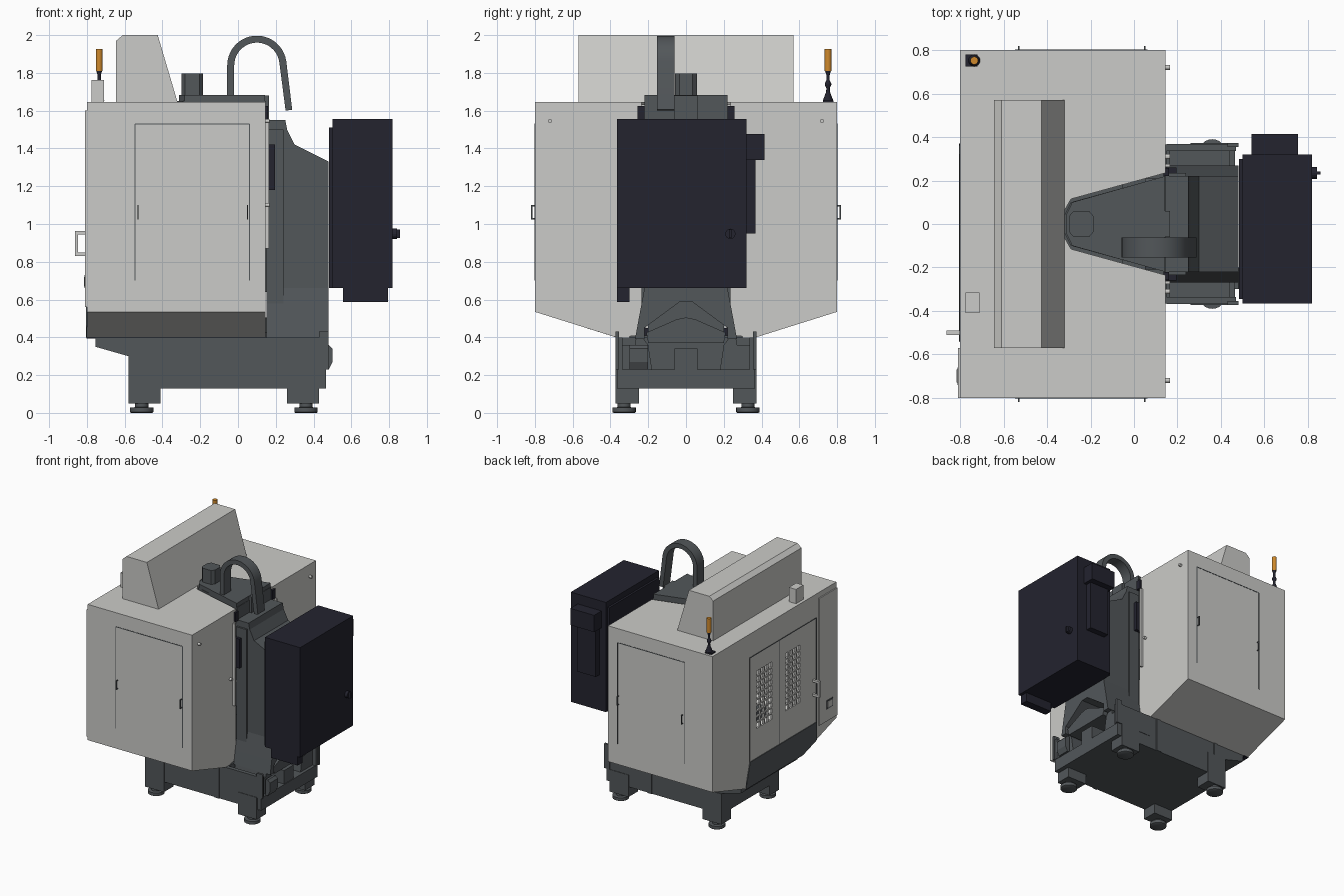
import bpy, bmesh, math
from mathutils import Vector


def material(name, rgb):
    m = bpy.data.materials.new(name)
    m.diffuse_color = (*rgb, 1)
    return m


LIGHT = material("light grey paint", (0.60, 0.60, 0.58))
IRON = material("cast iron grey", (0.085, 0.095, 0.102))
NAVY = material("dark navy paint", (0.017, 0.017, 0.028))
ORANGE = material("orange lamp", (0.62, 0.25, 0.025))


def finish(name, bm, mat):
    bmesh.ops.recalc_face_normals(bm, faces=bm.faces)
    me = bpy.data.meshes.new(name)
    bm.to_mesh(me)
    bm.free()
    me.materials.append(mat)
    o = bpy.data.objects.new(name, me)
    bpy.context.collection.objects.link(o)
    return o


def smooth(o):
    bpy.ops.object.select_all(action='DESELECT')
    o.select_set(True)
    bpy.context.view_layer.objects.active = o
    bpy.ops.object.shade_smooth_by_angle(angle=math.radians(35))


def prism(name, pts, axis, lo, hi, mat):
    """Extrude a 2D outline along an axis (x: pts are y,z; y: x,z; z: x,y)."""
    bm = bmesh.new()
    i = "xyz".index(axis)

    def co(p, d):
        c = list(p)
        c.insert(i, d)
        return Vector(c)
    f = bm.faces.new([bm.verts.new(co(p, lo)) for p in pts])
    ext = bmesh.ops.extrude_face_region(bm, geom=[f])
    vs = [v for v in ext["geom"] if isinstance(v, bmesh.types.BMVert)]
    bmesh.ops.translate(bm, verts=vs, vec=co((0, 0), hi - lo))
    return finish(name, bm, mat)


def box(name, x0, x1, y0, y1, z0, z1, mat):
    return prism(name, [(x0, y0), (x1, y0), (x1, y1), (x0, y1)], "z", z0, z1, mat)


def lathe(name, x, y, prof, mat, n=20):
    """Turn (radius, z) profile round a vertical axis."""
    bm = bmesh.new()
    rings = [[bm.verts.new((x + r * math.cos(a), y + r * math.sin(a), z))
              for a in (2 * math.pi * k / n for k in range(n))] for r, z in prof]
    for a, b in zip(rings, rings[1:]):
        for k in range(n):
            bm.faces.new((a[k], a[(k + 1) % n], b[(k + 1) % n], b[k]))
    bm.faces.new(rings[0])
    bm.faces.new(rings[-1])
    smooth(finish(name, bm, mat))


def mbox(name, x0, x1, y0, y1, z0, z1, mat):
    """Box and its mirror across y."""
    box(name + "_left", x0, x1, y0, y1, z0, z1, mat)
    box(name + "_right", x0, x1, -y1, -y0, z0, z1, mat)


def mprism(name, pts, lo, hi, mat):
    """Outline in y,z extruded along x, mirrored across y."""
    prism(name + "_left", pts, "x", lo, hi, mat)
    prism(name + "_right", [(-y, z) for y, z in pts], "x", lo, hi, mat)


# --- Base casting ---
box("base_body", -0.58, 0.15, -0.365, 0.365, 0.13, 0.40, IRON)
box("base_rear_slab", 0.15, 0.465, -0.365, 0.365, 0.13, 0.23, IRON)
prism("base_front_overhang", [(-0.755, 0.41), (-0.755, 0.35), (-0.58, 0.30), (-0.58, 0.41)],
      "y", -0.365, 0.365, IRON)
mbox("base_rear_wall", 0.15, 0.47, 0.335, 0.368, 0.23, 0.40, IRON)
mbox("base_rear_post", 0.43, 0.48, 0.355, 0.372, 0.23, 0.43, IRON)
mbox("base_rib", 0.05, 0.09, 0.36, 0.372, 0.13, 0.40, IRON)
mbox("base_front_rib", -0.50, -0.47, 0.36, 0.372, 0.30, 0.40, IRON)
mprism("base_rear_bracket", [(0.18, 0.23), (0.335, 0.23), (0.335, 0.36), (0.27, 0.36),
                             (0.25, 0.50), (0.21, 0.50), (0.23, 0.40), (0.20, 0.36)], 0.16, 0.44, IRON)
box("rear_coolant_box", 0.15, 0.46, -0.06, 0.06, 0.23, 0.34, IRON)
prism("rear_chip_chute", [(-0.2, 0.37), (0.2, 0.37), (0.21, 0.425), (0.05, 0.495), (0, 0.505),
                          (-0.05, 0.495), (-0.21, 0.425)], "x", 0.05, 0.47, IRON)
prism("rear_pipe_flange", [(0.46, 0.23), (0.48, 0.23), (0.50, 0.27), (0.50, 0.34), (0.48, 0.36),
                           (0.46, 0.36)], "y", -0.30, -0.20, IRON)

# --- Legs and levelling feet ---
for side in (-1, 1):
    for end, x0, x1, top, fx in (("front", -0.58, -0.41, 0.30, -0.51), ("rear", 0.26, 0.43, 0.23, 0.36)):
        tag = end + ("_left" if side > 0 else "_right")
        ya, yb = sorted((side * 0.25, side * 0.372))
        box("leg_" + tag, x0, x1, ya, yb, 0.05, top, IRON)
        lathe("foot_" + tag, fx, side * 0.328,
              [(0.056, 0), (0.062, 0.004), (0.062, 0.028), (0.035, 0.03), (0.035, 0.055)], IRON, 24)

# --- Column ---
prism("column", [(0.145, 0.64), (0.145, 1.55), (0.25, 1.55), (0.26, 1.50), (0.30, 1.42),
                 (0.48, 1.33), (0.48, 0.64)], "y", -0.22, 0.22, IRON)
half = [(0.27, 0.39), (0.25, 0.50), (0.22, 0.66)]
inner = [(0.03, 0.59), (0.22, 0.45), (0.22, 0.39)]
prism("column_arch_foot", half + [(-y, z) for y, z in half[::-1]] +
      [(-y, z) for y, z in inner[::-1]] + inner, "x", 0.15, 0.48, IRON)
mbox("column_side_rail", 0.15, 0.24, 0.215, 0.235, 0.45, 1.50, IRON)
mbox("column_switch_box", 0.145, 0.195, 0.22, 0.26, 1.18, 1.42, NAVY)
mbox("column_cover_cap", 0.135, 0.16, 0.22, 0.258, 1.55, 1.625, NAVY)

# --- Spindle head, motor and machine interior ---
wedge = [(-0.32, -0.04), (-0.29, -0.10), (0.145, -0.22), (0.145, 0.22), (-0.29, 0.10), (-0.32, 0.04)]
prism("spindle_head", wedge, "z", 1.05, 1.65, IRON)
prism("head_top_rim", [(x * 0.98, y) for x, y in wedge], "z", 1.65, 1.683, IRON)
prism("spindle_motor", [(-0.30, -0.035), (-0.28, -0.058), (-0.205, -0.058), (-0.185, -0.035),
                        (-0.185, 0.035), (-0.205, 0.058), (-0.28, 0.058), (-0.30, 0.035)],
      "z", 1.68, 1.797, IRON)
box("head_rear_box", 0.11, 0.165, -0.06, 0.06, 1.55, 1.68, IRON)
lathe("spindle", -0.22, 0, [(0.03, 0.92), (0.07, 0.97), (0.07, 1.06)], IRON)
box("work_table", -0.45, -0.05, -0.40, 0.40, 0.62, 0.69, IRON)
box("table_saddle", -0.42, -0.08, -0.20, 0.20, 0.40, 0.62, IRON)

# --- Cable hose arch ---


def arc(r):
    return [(0.10 + r * math.cos(a), 1.84 + r * math.sin(a))
            for a in (math.radians(180 - 172 * k / 20) for k in range(21))]


hose = prism("cable_hose", [(-0.057, 1.68)] + arc(0.157) + [(0.287, 1.605), (0.252, 1.60)] +
             arc(0.12)[::-1] + [(-0.02, 1.68)], "y", -0.153, -0.062, IRON)
smooth(hose)

# --- Enclosure shell ---
prism("enclosure_roof", [(-0.80, -0.80), (0.145, -0.80), (0.145, -0.235), (-0.29, -0.115), (-0.33, -0.045),
                         (-0.33, 0.045), (-0.29, 0.115), (0.145, 0.235), (0.145, 0.80), (-0.80, 0.80)],
      "z", 1.63, 1.645, LIGHT)
mbox("enclosure_side", -0.80, 0.145, 0.785, 0.80, 0.535, 1.645, LIGHT)
mprism("enclosure_sloped_floor", [(0.80, 0.535), (0.37, 0.40), (0.30, 0.40), (0.30, 0.415),
                                  (0.37, 0.415), (0.80, 0.55)], -0.80, 0.145, LIGHT)
mprism("enclosure_back", [(0.80, 0.535), (0.80, 1.645), (0.235, 1.645), (0.235, 0.41), (0.37, 0.40)],
       0.13, 0.145, LIGHT)
mbox("back_flange", 0.145, 0.165, 0.262, 0.275, 0.87, 1.54, LIGHT)
for y, z in ((0.72, 1.545), (-0.72, 1.545), (0.31, 1.10), (-0.31, 1.10)):
    pin = [(y + 0.011 * math.cos(k * math.pi / 6), z + 0.011 * math.sin(k * math.pi / 6)) for k in range(12)]
    prism("back_pin", pin, "x", 0.145, 0.166, LIGHT)

# --- Front wall, perforated door windows ---
XF, XB = -0.80, -0.785
prism("front_wall_left", [(0.80, 0.535), (0.80, 1.645), (0.23, 1.645), (0.23, 0.40), (0.37, 0.40)],
      "x", XF, XB, LIGHT)
prism("front_wall_right", [(-0.80, 0.535), (-0.80, 1.645), (-0.33, 1.645), (-0.33, 0.40), (-0.37, 0.40)],
      "x", XF, XB, LIGHT)
box("front_wall_middle", XF, XB, -0.14, 0.03, 0.40, 1.645, LIGHT)
for tag, y0, y1 in (("left", 0.03, 0.23), ("right", -0.33, -0.14)):
    box("window_sill_" + tag, XF, XB, y0, y1, 0.40, 0.84, LIGHT)
    box("window_header_" + tag, XF, XB, y0, y1, 1.31, 1.645, LIGHT)
    for k in range(1, 4):
        y = y0 + (y1 - y0) * k / 4
        box("window_bar_" + tag, XF, XB, y - 0.006, y + 0.006, 0.84, 1.31, LIGHT)
    for k in range(1, 10):
        z = 0.84 + 0.047 * k
        box("window_slat_" + tag, XF, XB, y0, y1, z - 0.006, z + 0.006, LIGHT)

# Door seams, skirt and control panel on the front
for y in (0.32, -0.06, -0.54):
    box("front_door_seam", -0.803, XF, y - 0.003, y + 0.003, 0.60, 1.45, IRON)
box("front_door_top_seam", -0.803, XF, -0.54, 0.32, 1.447, 1.453, IRON)
prism("front_skirt", [(-0.37, 0.40), (0.37, 0.40), (0.37, 0.42), (0.32, 0.60), (-0.54, 0.60), (-0.54, 0.453)],
      "x", -0.806, XF, IRON)
box("front_kick_strip", -0.803, -0.755, -0.37, 0.37, 0.395, 0.45, NAVY)
box("control_panel", -0.809, XF, -0.80, -0.57, 0.56, 1.60, LIGHT)
box("control_pocket", -0.813, -0.809, -0.74, -0.66, 0.66, 0.73, IRON)
box("control_pocket_cover", -0.816, -0.813, -0.73, -0.67, 0.67, 0.72, LIGHT)

# Front door pull handle
for z in (0.83, 0.945):
    box("front_handle_arm", -0.86, XF, -0.51, -0.49, z, z + 0.018, LIGHT)
box("front_handle_grip", -0.862, -0.848, -0.51, -0.49, 0.83, 0.963, LIGHT)

# Side doors: dark seams and handles on both sides
for x in (-0.545, 0.06):
    mbox("side_door_seam", x - 0.003, x + 0.003, 0.80, 0.802, 0.70, 1.53, IRON)
mbox("side_door_top_seam", -0.545, 0.06, 0.80, 0.802, 1.527, 1.533, IRON)
for x in (-0.53, 0.05):
    mbox("side_handle_grip", x - 0.003, x + 0.003, 0.813, 0.82, 1.025, 1.10, IRON)
    for z in (1.025, 1.093):
        mbox("side_handle_arm", x - 0.003, x + 0.003, 0.80, 0.82, z, z + 0.007, IRON)

# --- Roof cover, roof box and signal lamp ---
prism("roof_tool_cover", [(-0.645, 1.645), (-0.645, 1.97), (-0.61, 2.0), (-0.425, 2.0), (-0.32, 1.645)],
      "y", -0.57, 0.57, LIGHT)
box("roof_box", -0.775, -0.71, -0.41, -0.315, 1.645, 1.762, LIGHT)
box("lamp_base", -0.775, -0.72, 0.725, 0.78, 1.645, 1.655, NAVY)
lathe("lamp_stem", -0.735, 0.752, [(0.027, 1.655), (0.010, 1.70), (0.009, 1.72), (0.017, 1.735), (0.017, 1.745),
                                   (0.009, 1.76), (0.009, 1.79), (0.016, 1.812)], NAVY, 16)
lathe("lamp", -0.735, 0.752, [(0.018, 1.81), (0.018, 1.927)], ORANGE, 16)

# --- Electrical cabinet at the rear ---
box("cabinet", 0.50, 0.818, -0.365, 0.32, 0.66, 1.557, NAVY)
box("cabinet_mount", 0.483, 0.50, -0.345, 0.30, 0.66, 1.51, NAVY)
box("cabinet_lower_duct", 0.555, 0.795, -0.365, -0.30, 0.587, 0.66, NAVY)
box("cabinet_cooler", 0.56, 0.73, 0.32, 0.367, 0.95, 1.34, NAVY)
box("cabinet_cooler_head", 0.54, 0.755, 0.32, 0.415, 1.34, 1.477, NAVY)
knob = [(0.235 + 0.027 * math.cos(k * math.pi / 8), 0.948 + 0.027 * math.sin(k * math.pi / 8)) for k in range(16)]
prism("cabinet_switch_knob", knob, "x", 0.818, 0.842, NAVY)
box("cabinet_switch_grip", 0.842, 0.858, 0.228, 0.242, 0.925, 0.972, NAVY)
